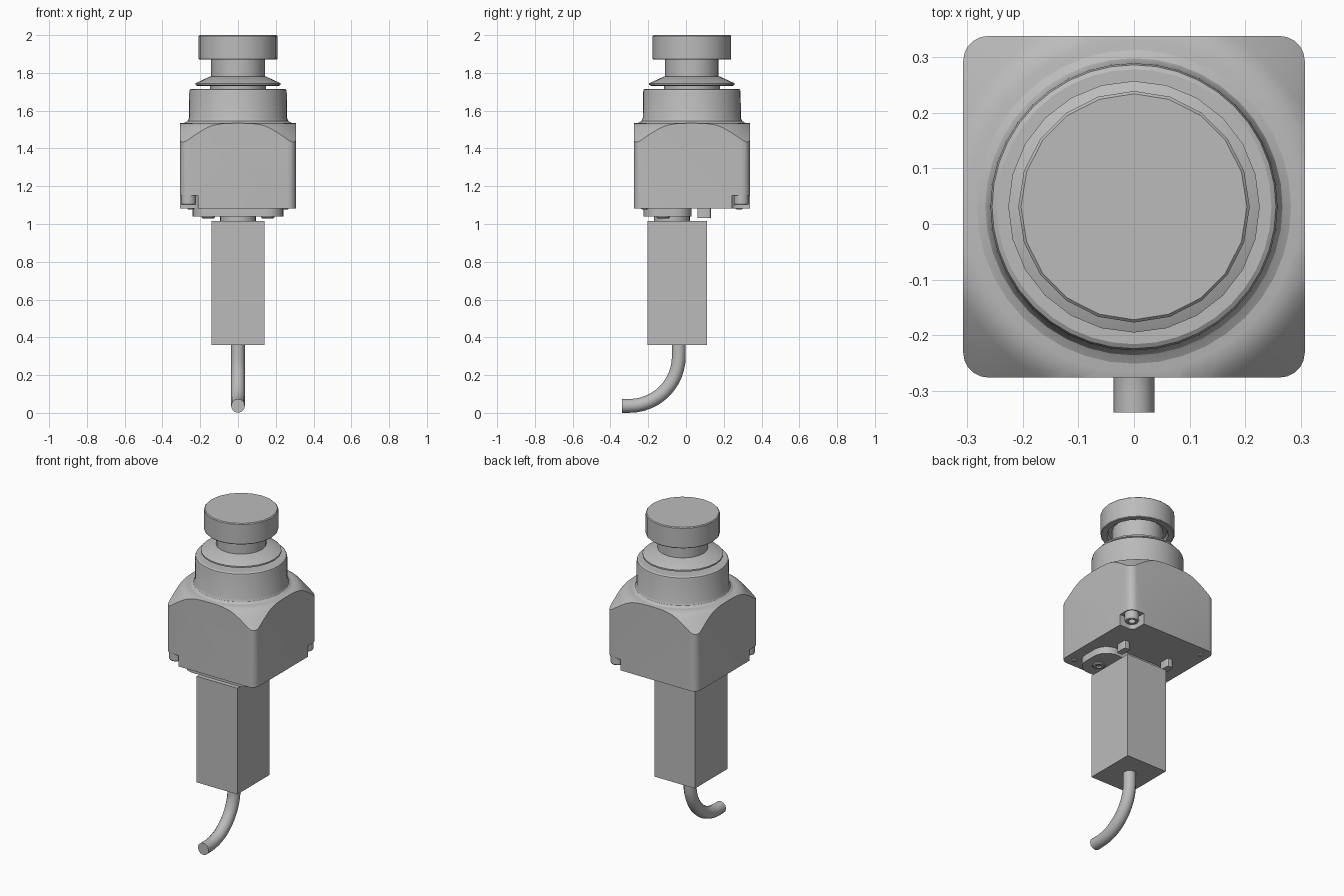
import bpy, bmesh
from math import pi, cos, sin, radians
from mathutils import Vector

old = bpy.data.objects.get("Cube")
if old:
    bpy.data.objects.remove(old, do_unlink=True)

grey = bpy.data.materials.new("plain grey")
grey.use_nodes = True
GREY = (0.5, 0.5, 0.5, 1)
grey.diffuse_color = GREY
grey.node_tree.nodes["Principled BSDF"].inputs["Base Color"].default_value = GREY

AXIS = 0.031   # y of the head's centre line


def finish(name, bm, angle=30):
    bmesh.ops.recalc_face_normals(bm, faces=bm.faces[:])
    mesh = bpy.data.meshes.new(name)
    bm.to_mesh(mesh)
    bm.free()
    mesh.materials.append(grey)
    ob = bpy.data.objects.new(name, mesh)
    bpy.context.collection.objects.link(ob)
    smooth(ob, angle)
    return ob


def select(ob):
    bpy.ops.object.select_all(action='DESELECT')
    ob.select_set(True)
    bpy.context.view_layer.objects.active = ob


def smooth(ob, angle=30):
    select(ob)
    bpy.ops.object.shade_smooth_by_angle(angle=radians(angle))


def lathe(name, profile, x=0, y=AXIS, sides=40, stretch=1):
    """Closed turned solid from (radius, z) points, capped at both ends."""
    bm = bmesh.new()
    rings = []
    for r, z in profile:
        turn = [2 * pi * i / sides for i in range(sides)]
        rings.append([bm.verts.new((x + r * stretch * cos(a), y + r * sin(a), z)) for a in turn])
    for low, high in zip(rings, rings[1:]):
        for i in range(sides):
            j = (i + 1) % sides
            bm.faces.new((low[i], low[j], high[j], high[i]))
    bm.faces.new(rings[0])
    bm.faces.new(rings[-1])
    return finish(name, bm)


def box(name, x0, x1, y0, y1, z0, z1, corner=0, steps=5):
    """Box whose upright edges are rounded by the corner radius."""
    bm = bmesh.new()
    bmesh.ops.create_cube(bm, size=1)
    for v in bm.verts:
        v.co = ((x0 + x1) / 2 + v.co.x * (x1 - x0),
                (y0 + y1) / 2 + v.co.y * (y1 - y0),
                (z0 + z1) / 2 + v.co.z * (z1 - z0))
    if corner:
        upright = [e for e in bm.edges
                   if abs(e.verts[0].co.z - e.verts[1].co.z) > 1e-4]
        bmesh.ops.bevel(bm, geom=upright, offset=corner, segments=steps,
                        profile=0.5, affect='EDGES')
    return finish(name, bm)


def carve(ob, cutter, operation='DIFFERENCE'):
    mod = ob.modifiers.new("carve", 'BOOLEAN')
    mod.operation = operation
    mod.object = cutter
    mod.solver = 'EXACT'
    select(ob)
    bpy.ops.object.modifier_apply(modifier=mod.name)
    bpy.data.objects.remove(cutter, do_unlink=True)


# Square housing, with the top corners turned off on a cone
housing = box("housing", -0.307, 0.307, AXIS - 0.307, AXIS + 0.307, 1.083, 1.6, 0.045)
carve(housing, lathe("turning_cutter", [(0.5, 1.0), (0.5, 1.345), (0.415, 1.435), (0.35, 1.508),
                                        (0.335, 1.522), (0.318, 1.531), (0.298, 1.536)],
                     sides=64), 'INTERSECT')

# Pockets in two opposite bottom corners, each with a socket screw
for s, side in ((-1, "front"), (1, "back")):
    cx, cy = s * 0.262, AXIS + s * 0.262
    inner = s * 0.212
    outer = s * 0.4
    xs = sorted((inner, outer))
    carve(housing, box("pocket_cutter", xs[0], xs[1], AXIS + xs[0], AXIS + xs[1],
                       1.0, 1.15, 0.03))
    lathe(side + "_pocket_screw", [(0.04, 1.155), (0.04, 1.108), (0.035, 1.1),
                                   (0.02, 1.1), (0.02, 1.125)], cx, cy, 20)

# Small plugs in the other two bottom corners
for s, side in ((1, "front"), (-1, "back")):
    lathe(side + "_corner_plug", [(0.018, 1.09), (0.018, 1.08), (0.013, 1.077)],
          s * 0.25, AXIS - s * 0.25, 16)
smooth(housing)

# Collar with a fillet at its foot
lathe("collar", [(0.295, 1.53), (0.28, 1.537), (0.267, 1.545), (0.26, 1.56),
                 (0.258, 1.7), (0.255, 1.711), (0.247, 1.716)])

# Plunger: short stem, flared skirt, neck and cap
lathe("stem", [(0.148, 1.7), (0.148, 1.74)], sides=20)
lathe("skirt", [(0.215, 1.731), (0.226, 1.736), (0.226, 1.745), (0.145, 1.782)], sides=24)
lathe("neck", [(0.142, 1.77), (0.142, 1.9)], sides=20)
lathe("cap", [(0.142, 1.895), (0.165, 1.89), (0.172, 1.872), (0.204, 1.87), (0.208, 1.874),
              (0.208, 1.995), (0.203, 2.0)], sides=20)

# Mounting flange under the housing, with its screws and locating tabs
box("flange", -0.24, 0.24, -0.225, 0.03, 1.04, 1.09, 0.09, 8)
for s, side in ((1, "left"), (-1, "right")):
    x = s * 0.157
    lathe(side + "_flange_screw", [(0.036, 1.05), (0.036, 1.035), (0.03, 1.03),
                                   (0.016, 1.03), (0.016, 1.04)], x, -0.12, 20)
    box(side + "_tab", x - 0.02, x + 0.02, 0.06, 0.132, 1.033, 1.09, 0.012, 3)

# Round neck and square grip
lathe("grip_neck", [(0.095, 1.0), (0.095, 1.05)], 0, -0.075, 28)
box("grip", -0.139, 0.139, -0.205, 0.111, 0.36, 1.015)

# Cable leaving the grip and bending to the front
SWEEP = 0.262
path = [Vector((0, -0.038, 0.37))]
for i in range(13):
    a = pi / 2 * i / 12
    path.append(Vector((0, -0.3 + SWEEP * cos(a), 0.299 - SWEEP * sin(a))))
path.append(Vector((0, -0.339, 0.037)))
curve = bpy.data.curves.new("cable", 'CURVE')
curve.dimensions = '3D'
curve.bevel_depth = 0.0365
curve.bevel_resolution = 4
curve.use_fill_caps = True
spline = curve.splines.new('POLY')
spline.points.add(len(path) - 1)
for point, co in zip(spline.points, path):
    point.co = (*co, 1)
cable = bpy.data.objects.new("cable", curve)
bpy.context.collection.objects.link(cable)
select(cable)
bpy.ops.object.convert(target='MESH')
cable = bpy.context.view_layer.objects.active
cable.data.materials.clear()
cable.data.materials.append(grey)
smooth(cable, 40)
